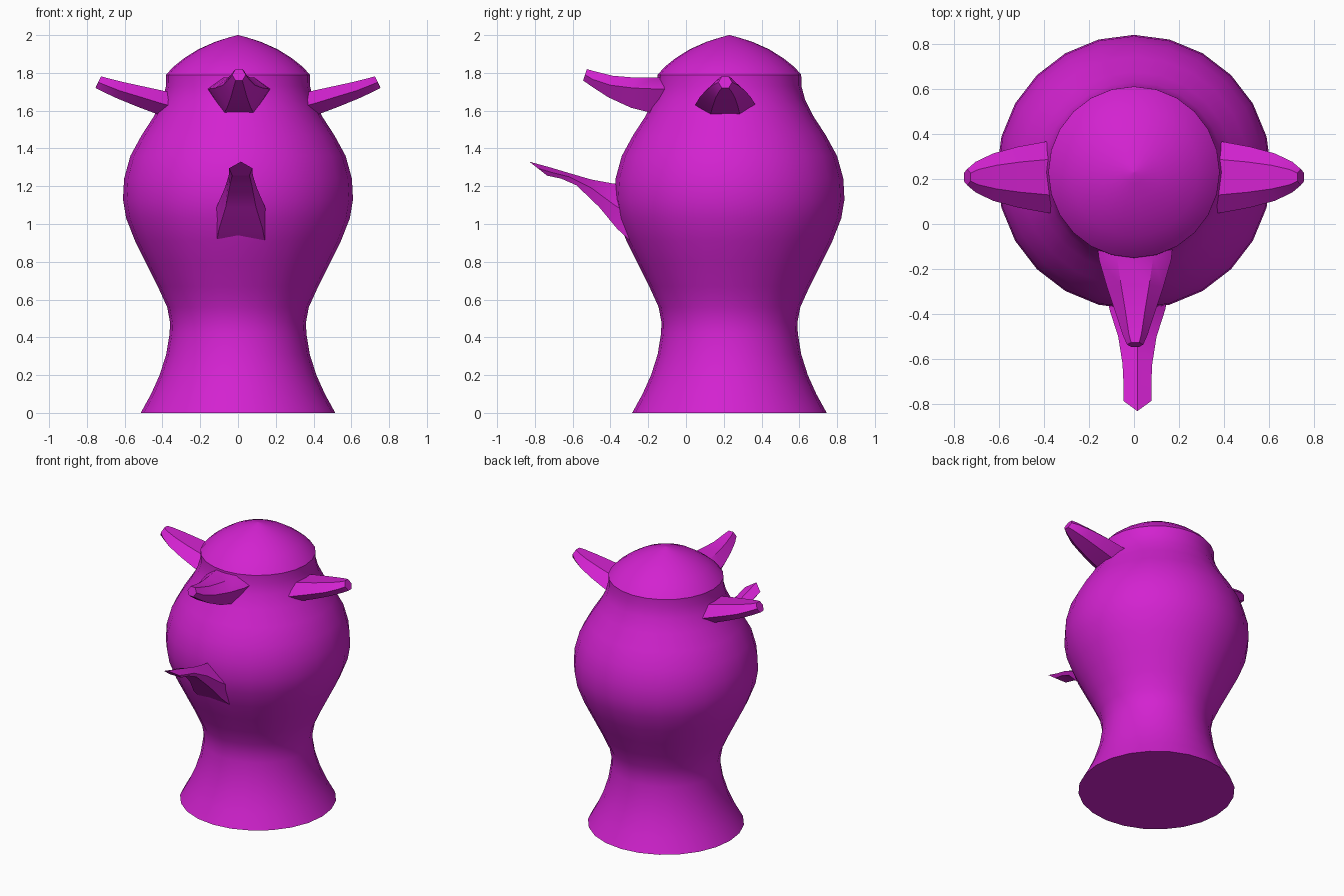
import bpy, bmesh, math
from mathutils import Matrix, Vector

if "Cube" in bpy.data.objects:
    bpy.data.objects.remove(bpy.data.objects["Cube"])

magenta = bpy.data.materials.new("magenta")
magenta.use_nodes = True
MAGENTA = (0.65, 0.016, 0.63, 1)
magenta.diffuse_color = MAGENTA
magenta.node_tree.nodes["Principled BSDF"].inputs["Base Color"].default_value = MAGENTA

AXIS_Y = 0.23
SIDES = 24


def finish(name, bm, angle):
    bmesh.ops.recalc_face_normals(bm, faces=bm.faces)
    mesh = bpy.data.meshes.new(name)
    bm.to_mesh(mesh)
    bm.free()
    mesh.materials.append(magenta)
    obj = bpy.data.objects.new(name, mesh)
    bpy.context.collection.objects.link(obj)
    bpy.ops.object.select_all(action="DESELECT")
    obj.select_set(True)
    bpy.context.view_layer.objects.active = obj
    bpy.ops.object.shade_smooth_by_angle(angle=math.radians(angle))
    return obj


def loft(name, rings, angle, cap_start=True, cap_end=True):
    """Skin closed rings of equal length and cap the ends."""
    bm = bmesh.new()
    rows = [[bm.verts.new(p) for p in ring] for ring in rings]
    n = len(rows[0])
    for a, b in zip(rows, rows[1:]):
        for i in range(n):
            j = (i + 1) % n
            bm.faces.new((a[i], a[j], b[j], b[i]))
    if cap_start:
        bm.faces.new(rows[0])
    if cap_end:
        bm.faces.new(rows[-1])
    bmesh.ops.remove_doubles(bm, verts=bm.verts, dist=0.0001)
    return finish(name, bm, angle)


def circle(r, z):
    steps = [math.tau * i / SIDES for i in range(SIDES)]
    return [(r * math.sin(t), AXIS_Y + r * math.cos(t), z) for t in steps]


# Vase-shaped body: flared foot, waist, belly and neck
body = [(0.515, 0), (0.46, 0.1), (0.415, 0.2), (0.38, 0.31), (0.362, 0.42),
        (0.36, 0.48), (0.375, 0.56), (0.425, 0.67), (0.485, 0.79), (0.545, 0.91),
        (0.592, 1.03), (0.609, 1.13), (0.603, 1.24), (0.57, 1.36), (0.51, 1.47),
        (0.445, 1.57), (0.4, 1.66), (0.381, 1.73), (0.38, 1.79)]
loft("body", [circle(*p) for p in body], 35, cap_end=False)

# Shallow pointed lid
lid = [(0.38, 1.79), (0.345, 1.83), (0.285, 1.878), (0.21, 1.925), (0.12, 1.965),
       (0.05, 1.987), (0.002, 2.0)]
loft("lid", [circle(*p) for p in lid], 35, cap_start=False)


def spout(name, turn, shift, stations):
    """Tapered six-sided horn; each station is top reach, bottom reach,
    half width, then top, side and bottom heights."""
    place = Matrix.Translation((0, AXIS_Y, 0)) @ Matrix.Rotation(turn, 4, "Z")
    rings = []
    for top, low, w, zt, zs, zb in stations:
        mid = (top + low) / 2
        section = [(-w / 2, top, zt), (w / 2, top, zt), (w, mid, zs),
                   (w / 2, low, zb), (-w / 2, low, zb), (-w, mid, zs)]
        rings.append([place @ Vector((x + shift, -d, z)) for x, d, z in section])
    loft(name, rings, 38)


# Upper front spout
spout("front_spout", 0, 0.005, [
    (0.30, 0.30, 0.17, 1.775, 1.715, 1.575), (0.38, 0.40, 0.16, 1.775, 1.715, 1.585),
    (0.50, 0.52, 0.125, 1.775, 1.72, 1.615), (0.62, 0.64, 0.085, 1.785, 1.735, 1.67),
    (0.72, 0.725, 0.055, 1.81, 1.765, 1.725), (0.755, 0.775, 0.036, 1.82, 1.79, 1.76)])

# Matching pair of side spouts
for name, side in (("left_spout", 1), ("right_spout", -1)):
    spout(name, side * math.pi / 2, side * -0.022, [
        (0.30, 0.30, 0.165, 1.685, 1.615, 1.54), (0.38, 0.41, 0.157, 1.702, 1.635, 1.575),
        (0.50, 0.53, 0.135, 1.728, 1.672, 1.62), (0.61, 0.64, 0.105, 1.752, 1.705, 1.665),
        (0.69, 0.715, 0.068, 1.772, 1.735, 1.7), (0.725, 0.755, 0.036, 1.782, 1.75, 1.72)])

# Lower front spike: ridged five-sided arm with a slanted tip
# each station: (y, z) of ridge, (half width, y, z) of side and of underside
CENTRE = 0.015
spike = [((-0.25, 1.2), (0.15, -0.27, 1.03), (0.135, -0.25, 0.87)),
         ((-0.39, 1.215), (0.122, -0.385, 1.105), (0.115, -0.365, 0.975)),
         ((-0.50, 1.235), (0.085, -0.5, 1.19), (0.08, -0.46, 1.09)),
         ((-0.62, 1.27), (0.066, -0.62, 1.25), (0.058, -0.58, 1.205)),
         ((-0.72, 1.3), (0.062, -0.7, 1.27), (0.05, -0.66, 1.24)),
         ((-0.83, 1.33), (0.062, -0.785, 1.295), (0.045, -0.735, 1.256))]
loft("front_spike", [[(CENTRE, *ridge),
                      (CENTRE + side[0], *side[1:]), (CENTRE + under[0], *under[1:]),
                      (CENTRE - under[0], *under[1:]), (CENTRE - side[0], *side[1:])]
                     for ridge, side, under in spike], 25)
